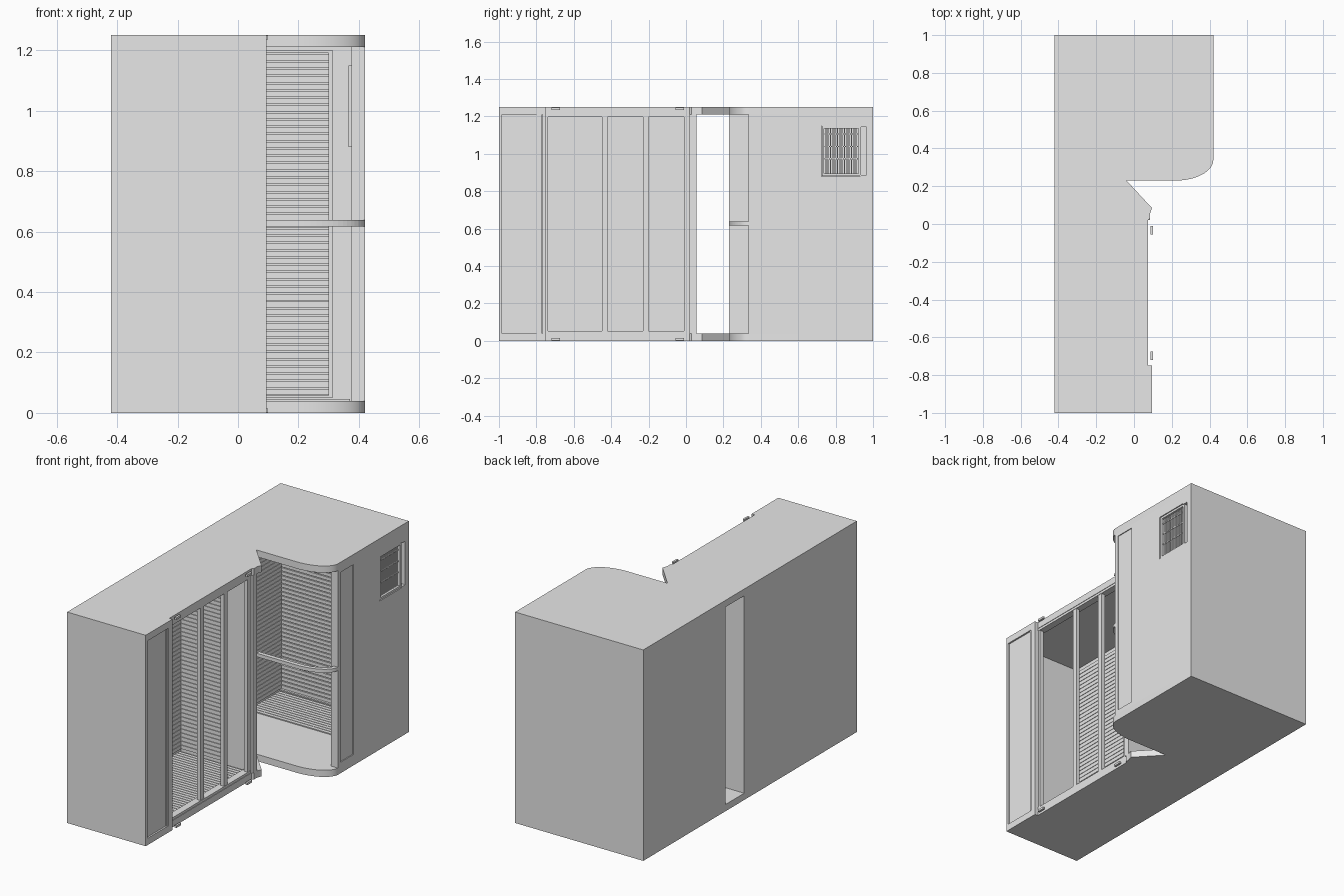
import bpy, bmesh, math
from mathutils import Vector

cube = bpy.data.objects.get("Cube")
if cube:
    bpy.data.objects.remove(cube)

grey = bpy.data.materials.new("light_grey")
grey.use_nodes = True
grey.diffuse_color = (0.8, 0.8, 0.8, 1)
grey.node_tree.nodes["Principled BSDF"].inputs["Base Color"].default_value = (0.8, 0.8, 0.8, 1)

H = 1.25          # overall height
SLAB = 0.04       # floor and roof thickness
TOP = H - SLAB
WALL = 0.03
X0, X1 = -0.42, 0.42


def finish(name, bm):
    bmesh.ops.recalc_face_normals(bm, faces=bm.faces)
    mesh = bpy.data.meshes.new(name)
    bm.to_mesh(mesh)
    bm.free()
    mesh.materials.append(grey)
    obj = bpy.data.objects.new(name, mesh)
    bpy.context.collection.objects.link(obj)
    return obj


def add_box(bm, lo, hi):
    lo, hi = Vector(lo), Vector(hi)
    verts = bmesh.ops.create_cube(bm, size=1)["verts"]
    for v in verts:
        v.co = Vector(((lo[i] + hi[i]) / 2 + v.co[i] * (hi[i] - lo[i]) for i in range(3)))


def boxes(name, *pairs):
    bm = bmesh.new()
    for lo, hi in pairs:
        add_box(bm, lo, hi)
    return finish(name, bm)


def slats(name, lo, hi, axis, count, fill=0.8):
    """Row of equal boards that repeat along one axis."""
    bm = bmesh.new()
    step = (hi[axis] - lo[axis]) / count
    for i in range(count):
        a, b = list(lo), list(hi)
        a[axis] = lo[axis] + i * step
        b[axis] = a[axis] + step * fill
        add_box(bm, a, b)
    return finish(name, bm)


def prism(name, outline, z0, z1):
    bm = bmesh.new()
    face = bm.faces.new([bm.verts.new((x, y, z0)) for x, y in outline])
    top = bmesh.ops.extrude_face_region(bm, geom=[face])["geom"]
    moved = [g for g in top if isinstance(g, bmesh.types.BMVert)]
    bmesh.ops.translate(bm, verts=moved, vec=(0, 0, z1 - z0))
    return finish(name, bm)


def frame(name, x0, x1, y0, y1, z0, z1, t):
    """Rectangular frame lying in the side wall plane."""
    return boxes(name,
                 ((x0, y0, z0), (x1, y0 + t, z1)), ((x0, y1 - t, z0), (x1, y1, z1)),
                 ((x0, y0 + t, z0), (x1, y1 - t, z0 + t)), ((x0, y0 + t, z1 - t), (x1, y1 - t, z1)))


def cut(obj, name, lo, hi):
    cutter = boxes(name, (lo, hi))
    cutter.hide_render = True
    cutter.hide_set(True)
    cutter.display_type = 'WIRE'
    mod = obj.modifiers.new(name, 'BOOLEAN')
    mod.operation = 'DIFFERENCE'
    mod.object = cutter
    mod.solver = 'EXACT'


def bow(inset=0.0, steps=16):
    """Rounded corner line between the entry notch and the side wall."""
    pts = []
    for i in range(steps + 1):
        a = math.pi / 2 * i / steps
        pts.append((0.22 + (0.2 - inset) * math.sin(a), 0.34 - (0.11 - inset) * math.cos(a)))
    return pts


# Floor and roof slabs
outline = [(X0, -1), (0.095, -1), (0.095, -0.75), (0.075, -0.75), (0.075, 0.02),
           (0.085, 0.03), (0.085, 0.055), (0.095, 0.085), (-0.04, 0.23)] + bow() + [(X1, 1), (X0, 1)]
for name, z in (("floor_slab", 0), ("roof_slab", TOP)):
    slab = prism(name, outline, z, z + SLAB)
    bpy.context.view_layer.objects.active = slab
    slab.select_set(True)
    bpy.ops.object.shade_smooth_by_angle(angle=math.radians(30))
    slab.select_set(False)

# Outer walls, with a doorway in the long one
boxes("front_wall", ((X0, -1, SLAB), (0.06, -1 + WALL, TOP)))
boxes("back_wall", ((X0, 1 - WALL, SLAB), (X1, 1, TOP)))
boxes("long_wall",
      ((X0, -1 + WALL, SLAB), (X0 + WALL, 0.055, TOP)),
      ((X0, 0.23, SLAB), (X0 + WALL, 1 - WALL, TOP)))
boxes("partition", ((X0 + WALL, 0.025, SLAB), (0.06, 0.055, TOP)))

# Side wall with shallow strip recess and window
side = boxes("side_wall", ((0.375, 0.335, SLAB), (X1, 1 - WALL, TOP)))
cut(side, "strip_cutter", (X1 - 0.005, 0.36, 0.065), (0.5, 0.48, 1.19))
cut(side, "window_cutter", (X1 - 0.025, 0.725, 0.88), (0.5, 0.965, 1.15))
WX = X1 - 0.025
frame("window_frame", WX, X1 - 0.004, 0.727, 0.935, 0.882, 1.148, 0.012)
slats("window_bars", (WX, 0.745, 0.895), (WX + 0.01, 0.92, 1.135), 1, 14, 0.5)
slats("window_cross_bars", (WX + 0.002, 0.74, 0.97), (WX + 0.013, 0.92, 1.17), 2, 3, 0.1)
boxes("window_tracks", *[((WX, 0.93, z), (X1, 0.98, z + 0.006)) for z in (0.88, 1.144)])
frame("inner_window_frame", 0.365, 0.376, 0.725, 0.94, 0.88, 1.15, 0.015)

# Curved rail across the open corner
rail_out = [(-0.04, 0.23)] + bow()
rail_in = bow(0.025)[::-1] + [(-0.04, 0.255)]
prism("curved_rail", rail_out + rail_in, 0.617, 0.638)

# Framed end panel beside the windows
boxes("end_column", ((0.04, -1, SLAB), (0.085, -0.75, TOP)))
frame("end_panel_frame", 0.08, 0.095, -1, -0.77, 0.012, H - 0.012, 0.015)
boxes("end_panel_border", ((0.08, -0.80, 0.03), (0.09, -0.785, H - 0.03)),
      ((0.08, -0.767, SLAB), (0.095, -0.75, TOP)))

# Window wall posts and rails
boxes("window_wall_posts",
      *[((0.045, y, SLAB), (0.07, y + w, TOP))
        for y, w in ((-0.75, 0.012), (-0.45, 0.03), (-0.23, 0.03), (-0.01, 0.03))])
boxes("window_wall_rails",
      *[((0.03, -0.75, z), (0.072, 0.02, z + 0.014)) for z in (SLAB, TOP - 0.014)])
boxes("corner_post", ((0.045, 0.02, SLAB), (0.085, 0.055, TOP)))

# Shutter brackets at top and bottom of the window wall
boxes("brackets", *[((0.088, y, z), (0.1, y + 0.045, z + 0.013))
                    for y in (-0.72, -0.055) for z in (0.002, H - 0.015)])

# Slatted wall linings
IN = X0 + WALL
slats("back_lining", (IN, 0.955, 0.06), (0.3, 0.971, 1.19), 2, 47)
boxes("back_lining_trim", ((0.3, 0.945, 0.05), (0.312, 0.971, 1.2)),
      ((IN, 0.945, 1.19), (0.3, 0.971, 1.2)), ((IN, 0.945, 0.05), (0.3, 0.971, 0.058)))
slats("long_lining_rear", (IN - 0.001, 0.4, 0.06), (IN + 0.005, 0.955, 1.19), 2, 47, 0.9)
slats("long_lining_front", (IN - 0.001, -0.96, 0.06), (IN + 0.005, 0.02, 1.19), 2, 47, 0.9)
slats("partition_lining", (IN, 0.018, 0.06), (-0.12, 0.026, 1.19), 2, 47, 0.9)

# Floor boards
slats("rear_deck", (IN, 0.66, SLAB - 0.001), (0.37, 0.95, SLAB + 0.006), 1, 12, 0.85)
slats("front_deck", (IN, -0.96, SLAB - 0.001), (0.03, 0.015, SLAB + 0.006), 1, 40, 0.85)
